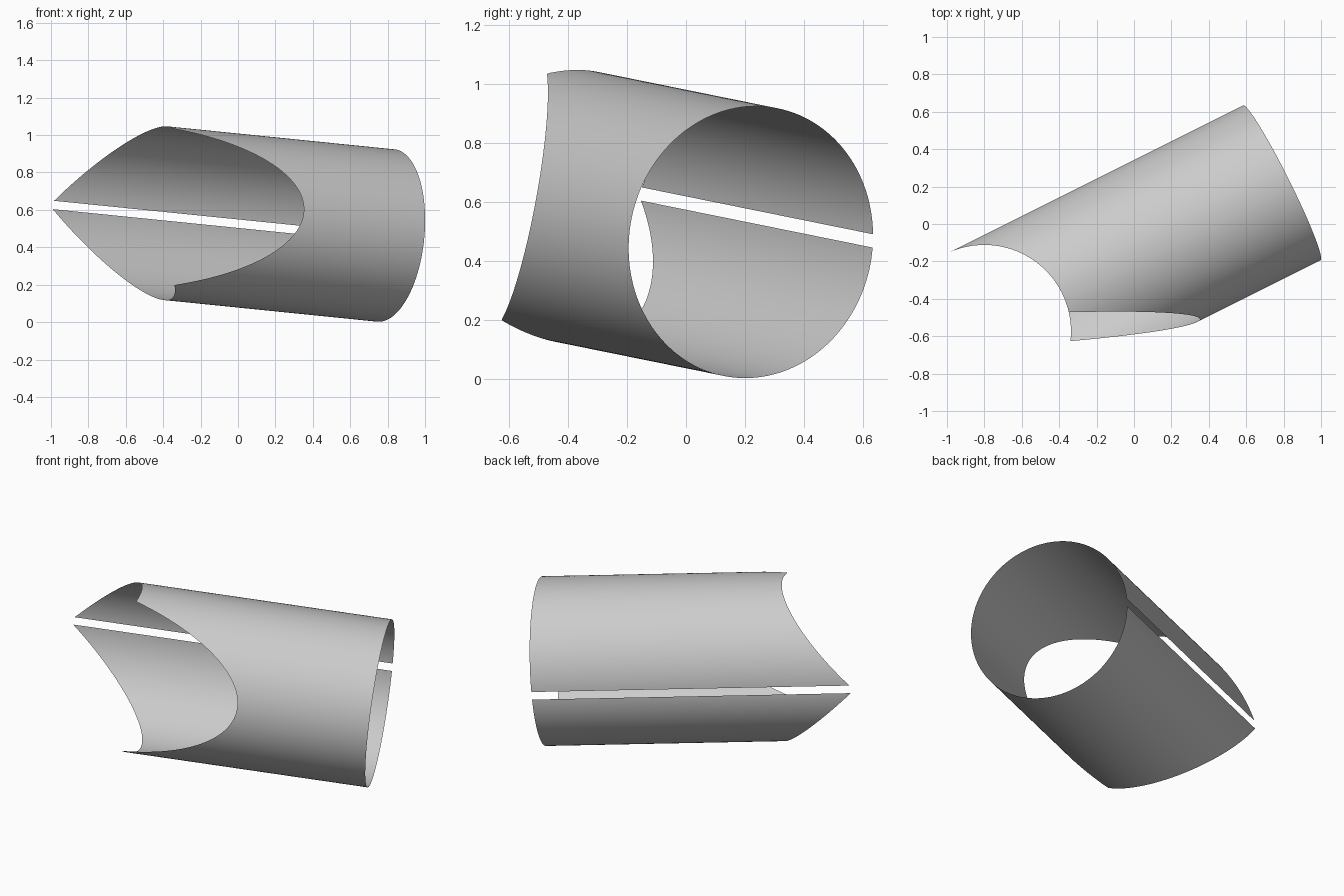
import bpy
import math
from mathutils import Vector

cube = bpy.data.objects.get("Cube")
if cube:
    bpy.data.objects.remove(cube, do_unlink=True)

RADIUS = 0.463
SEGMENTS = 256
SLIT_LOW, SLIT_HIGH = -0.04, 0.058       # angles of the two lips of the slit

# Pipe frame: centre of the round end, axis, and two directions across it
end = Vector((0.79, 0.22, 0.463))
axis = Vector((1.58, 0.79, -0.16)).normalized()
side = Vector((-axis.y, axis.x, 0)).normalized()
up = axis.cross(side).normalized()
joint = end - axis * 1.785               # where the pipe axes would meet
mitre = Vector((-0.06, 1, -0.185))       # normal of the flat mitre cut


def upright_cut(p):
    """Distance along the axis at which the wall leaves an upright pipe."""
    q = p - joint
    a = axis.x ** 2 + axis.y ** 2
    b = q.x * axis.x + q.y * axis.y
    c = q.x ** 2 + q.y ** 2 - RADIUS ** 2
    return (-b + math.sqrt(max(b * b - a * c, 0))) / a


def mitre_cut(p):
    """Distance along the axis at which the wall crosses the mitre plane."""
    return (joint - p).dot(mitre) / axis.dot(mitre)


# Open shell: one long strip per step around the pipe, left open at the slit
verts, faces = [], []
sweep = 2 * math.pi + SLIT_LOW - SLIT_HIGH
for i in range(SEGMENTS + 1):
    angle = SLIT_HIGH + sweep * i / SEGMENTS
    p = end + (side * math.cos(angle) + up * math.sin(angle)) * RADIUS
    start = max(upright_cut(p), mitre_cut(p))
    verts += [p + axis * start, p]
    if i:
        k = 2 * i
        faces.append((k - 2, k - 1, k + 1, k))

mesh = bpy.data.meshes.new("slit_pipe")
mesh.from_pydata(verts, [], faces)
mesh.update()

# Face outward
mid = mesh.polygons[0]
if mid.normal.dot(side) < 0:
    mesh.flip_normals()
mesh.shade_smooth()

# Grey finish
grey = bpy.data.materials.new("plain_grey")
grey.use_nodes = True
colour = (0.6, 0.6, 0.6, 1)
grey.diffuse_color = colour
grey.node_tree.nodes["Principled BSDF"].inputs["Base Color"].default_value = colour
mesh.materials.append(grey)

pipe = bpy.data.objects.new("slit_pipe", mesh)
bpy.context.collection.objects.link(pipe)
